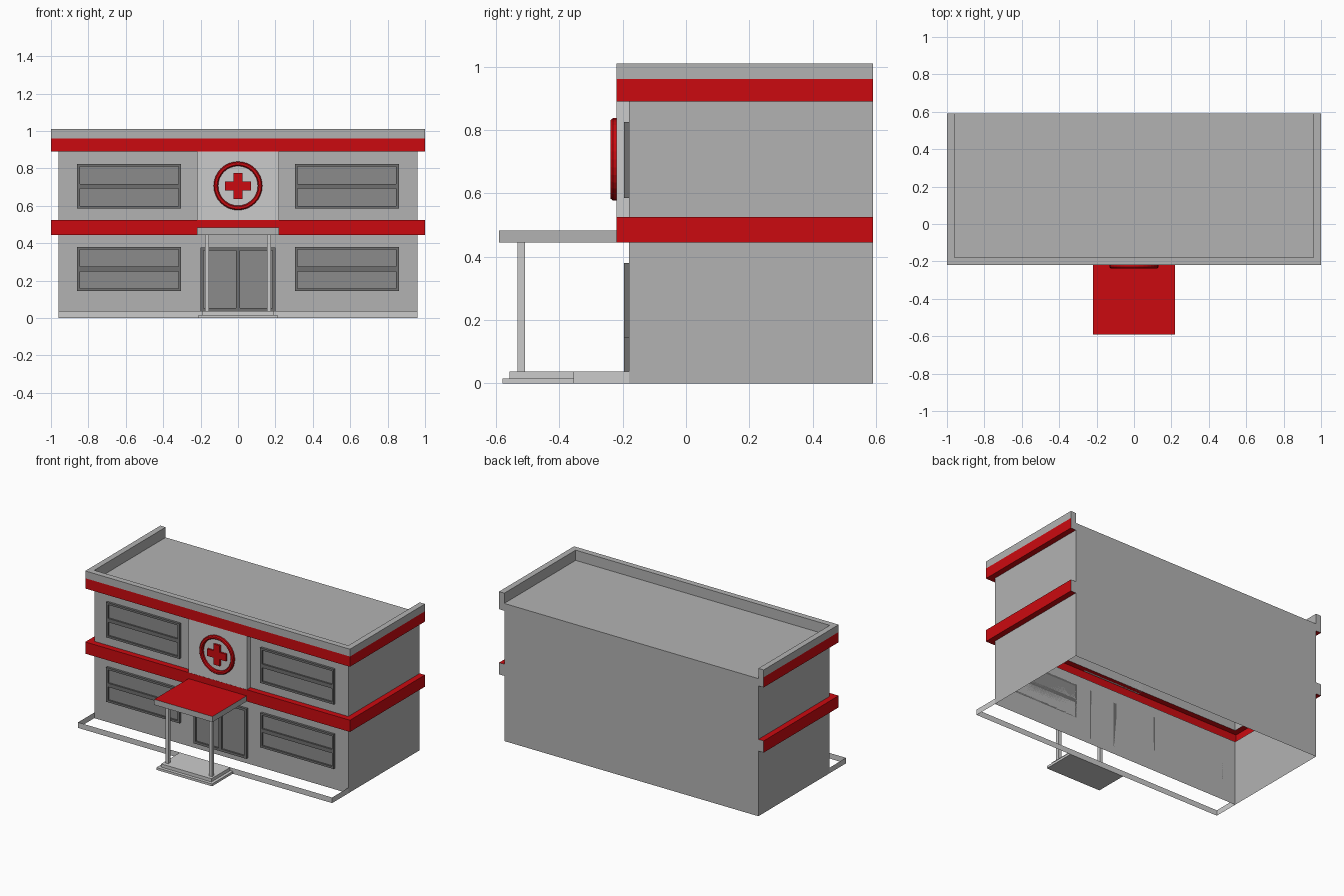
import bpy, bmesh, math
from mathutils import Matrix

if "Cube" in bpy.data.objects:
    bpy.data.objects.remove(bpy.data.objects["Cube"])


def mat(name, c):
    m = bpy.data.materials.new(name)
    m.diffuse_color = (*c, 1)
    m.use_nodes = True
    m.node_tree.nodes["Principled BSDF"].inputs["Base Color"].default_value = m.diffuse_color
    return m


RED = mat("red", (0.6, 0.003, 0.005))
FRAME = mat("frame_grey", (0.16, 0.16, 0.16))
GLASS = mat("pane_grey", (0.26, 0.26, 0.26))


def finish(name, bm, mats=(), normals=True):
    if normals:
        bmesh.ops.recalc_face_normals(bm, faces=bm.faces)
    me = bpy.data.meshes.new(name)
    bm.to_mesh(me)
    bm.free()
    for m in mats:
        me.materials.append(m)
    ob = bpy.data.objects.new(name, me)
    bpy.context.collection.objects.link(ob)
    return ob


def box(name, x0, x1, y0, y1, z0, z1, mats=()):
    bm = bmesh.new()
    m = Matrix.Translation(((x0 + x1) / 2, (y0 + y1) / 2, (z0 + z1) / 2))
    bmesh.ops.create_cube(bm, size=1, matrix=m @ Matrix.Diagonal((x1 - x0, y1 - y0, z1 - z0, 1)))
    return finish(name, bm, mats)


BACK, FRONT, OUT = 0.59, -0.18, 0.04


def u_path(bm, d, z):
    """Plan outline of side, front, side, pushed outwards by d."""
    x, y = 0.96 + d, FRONT - d
    return [bm.verts.new(p) for p in ((-x, BACK, z), (-x, y, z), (x, y, z), (x, BACK, z))]


# Building shell: wall profile swept round three sides, open underneath
profile = [(0, 0), (0, .445), (OUT, .445), (OUT, .525), (0, .525), (0, .89),
           (OUT, .89), (OUT, .96), (OUT, 1.01), (0, 1.01), (0, .94)]
grey = bpy.data.materials.new("wall_grey")
grey.diffuse_color = (0.45, 0.45, 0.45, 1)
grey.use_nodes = True
grey.node_tree.nodes["Principled BSDF"].inputs["Base Color"].default_value = grey.diffuse_color
bm = bmesh.new()
rows = [u_path(bm, d, z) for d, z in profile]
for i, (a, b) in enumerate(zip(rows, rows[1:])):
    for k in range(3):
        f = bm.faces.new((a[k], a[k + 1], b[k + 1], b[k]))
        f.material_index = 1 if i in (1, 2, 3, 5, 6) else 0
bm.faces.new(rows[-1])                                               # roof
bm.faces.new([r[0] for r in rows] + [r[3] for r in reversed(rows)])  # back wall
finish("building_shell", bm, (grey, RED))

# Low kerb: upright strips only, no top
bm = bmesh.new()
kerb = [[bm.verts.new((x, y, z)) for x, y in
         ((-.96, FRONT), (-.96, -.355), (.96, -.355), (.96, FRONT))] for z in (0, .038)]
for k in range(3):
    bm.faces.new((kerb[0][k], kerb[0][k + 1], kerb[1][k + 1], kerb[1][k]))
finish("front_kerb", bm, normals=False)

# Raised centre panel and entrance steps
box("sign_panel", -.22, .22, -.219, FRONT, .525, .89)
box("lower_step", -.21, .21, -.58, -.355, 0, .016)
box("upper_step", -.19, .19, -.558, -.355, .016, .038)

# Canopy with red top, on two posts
canopy = box("canopy", -.22, .22, -.59, -.22, .445, .483, (grey, RED))
for p in canopy.data.polygons:
    p.material_index = int(p.normal.z > .5)
for side, x in (("left", -.165), ("right", .165)):
    box(side + "_post", x - .011, x + .011, -.532, -.509, .038, .445)


def opening(name, x0, x1, z0, z1, border, bar, upright):
    """Panes set back behind a frame with one dividing bar."""
    box(name + "_panes", x0 + border, x1 - border, -.185, FRONT, z0 + border, z1 - border, (GLASS,))
    y0, y1, b = -.196, FRONT, border
    box(name + "_frame_left", x0, x0 + b, y0, y1, z0, z1, (FRAME,))
    box(name + "_frame_right", x1 - b, x1, y0, y1, z0, z1, (FRAME,))
    box(name + "_frame_top", x0 + b, x1 - b, y0, y1, z1 - b, z1, (FRAME,))
    box(name + "_frame_bottom", x0 + b, x1 - b, y0, y1, z0, z0 + b, (FRAME,))
    cx, cz = (x0 + x1) / 2, (z0 + z1) / 2
    if upright:
        box(name + "_bar", cx - bar, cx + bar, y0, y1, z0 + b, z1 - b, (FRAME,))
    else:
        box(name + "_bar", x0 + b, x1 - b, y0, y1, cz - bar, cz + bar, (FRAME,))


# Four windows and the double door
for floor, z0, z1 in (("lower", .145, .38), ("upper", .585, .825)):
    opening(floor + "_left_window", -.86, -.305, z0, z1, .014, .013, False)
    opening(floor + "_right_window", .305, .86, z0, z1, .014, .013, False)
opening("door", -.2, .2, .038, .378, .016, .012, True)

# Round sign: lathed ring
CZ, N = .707, 32
ring = [(.13, -.219), (.13, -.231), (.124, -.238), (.112, -.238), (.106, -.231), (.106, -.219)]
bm = bmesh.new()
loops = [[bm.verts.new((r * math.cos(2 * math.pi * i / N), y, CZ + r * math.sin(2 * math.pi * i / N)))
          for i in range(N)] for r, y in ring]
for a, b in zip(loops, loops[1:]):
    for i in range(N):
        j = (i + 1) % N
        bm.faces.new((a[i], a[j], b[j], b[i]))
finish("sign_ring", bm, (RED,))

# Cross inside the ring: one arm corner turned four times, then extruded
bm = bmesh.new()
pts = []
for q in range(4):
    c, s = round(math.cos(q * math.pi / 2)), round(math.sin(q * math.pi / 2))
    for x, z in ((.07, -.024), (.07, .024), (.024, .024)):
        pts.append(bm.verts.new((c * x - s * z, -.219, CZ + s * x + c * z)))
face = bm.faces.new(pts)
new = bmesh.ops.extrude_face_region(bm, geom=[face])["geom"]
bmesh.ops.translate(bm, verts=[v for v in new if isinstance(v, bmesh.types.BMVert)], vec=(0, -.013, 0))
finish("sign_cross", bm, (RED,))
